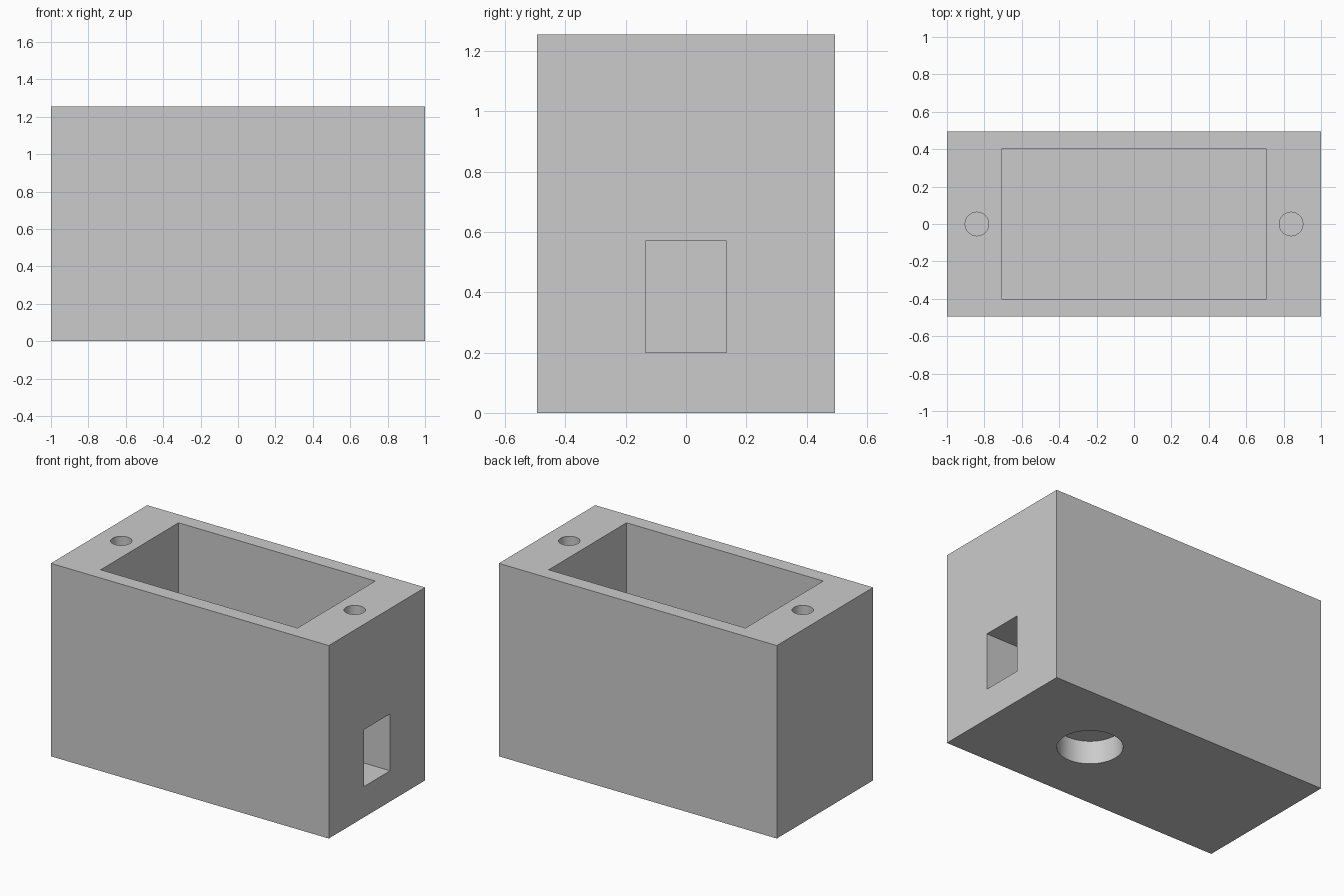
import bpy
import math

default = bpy.data.objects.get("Cube")
if default:
    bpy.data.objects.remove(default, do_unlink=True)

WIDTH, DEPTH, HEIGHT = 2.0, 0.99, 1.255
FLOOR = 0.195      # height of the pocket floor
OVER = 0.1         # how far cutters stick out of the body

grey = bpy.data.materials.new("plain grey")
grey.use_nodes = True
colour = (0.6, 0.6, 0.6, 1.0)
grey.diffuse_color = colour
grey.node_tree.nodes["Principled BSDF"].inputs["Base Color"].default_value = colour


def box(name, x, y, z):
    """Box spanning the (min, max) pairs x, y, z."""
    centre = [(a + b) / 2 for a, b in (x, y, z)]
    bpy.ops.mesh.primitive_cube_add(size=1, location=centre)
    ob = bpy.context.object
    ob.name = name
    ob.scale = [b - a for a, b in (x, y, z)]
    bpy.ops.object.transform_apply(location=True, rotation=False, scale=True)
    ob.data.materials.append(grey)
    return ob


def bore(name, x, radius, z):
    """Upright cylinder at y = 0 spanning the (min, max) pair z."""
    bpy.ops.mesh.primitive_cylinder_add(
        vertices=64, radius=radius, depth=z[1] - z[0],
        location=(x, 0, (z[0] + z[1]) / 2))
    ob = bpy.context.object
    ob.name = name
    ob.data.materials.append(grey)
    return ob


# Solid block
body = box("housing_body", (-WIDTH / 2, WIDTH / 2), (-DEPTH / 2, DEPTH / 2), (0, HEIGHT))

# Open pocket, cable window in the +x end, blind screw holes and base socket
cutters = [
    box("pocket_cutter", (-0.708, 0.708), (-0.4, 0.4), (FLOOR, HEIGHT + OVER)),
    box("cable_window_cutter", (0.6, 1 + OVER), (-0.135, 0.135), (0.2, 0.57)),
    bore("base_socket_cutter", 0.333, 0.192, (-OVER, 0.15)),
]
for side in (-1, 1):
    cutters.append(bore("screw_hole_cutter", side * 0.84, 0.063, (0.75, HEIGHT + OVER)))

bpy.ops.object.select_all(action='DESELECT')
body.select_set(True)
bpy.context.view_layer.objects.active = body
for cutter in cutters:
    cutter.hide_render = True
    cut = body.modifiers.new(cutter.name, 'BOOLEAN')
    cut.operation = 'DIFFERENCE'
    cut.solver = 'EXACT'
    cut.object = cutter
    bpy.ops.object.modifier_apply(modifier=cut.name)
    bpy.data.objects.remove(cutter, do_unlink=True)

# Smooth bores, crisp box edges
bpy.ops.object.shade_smooth_by_angle(angle=math.radians(30))
